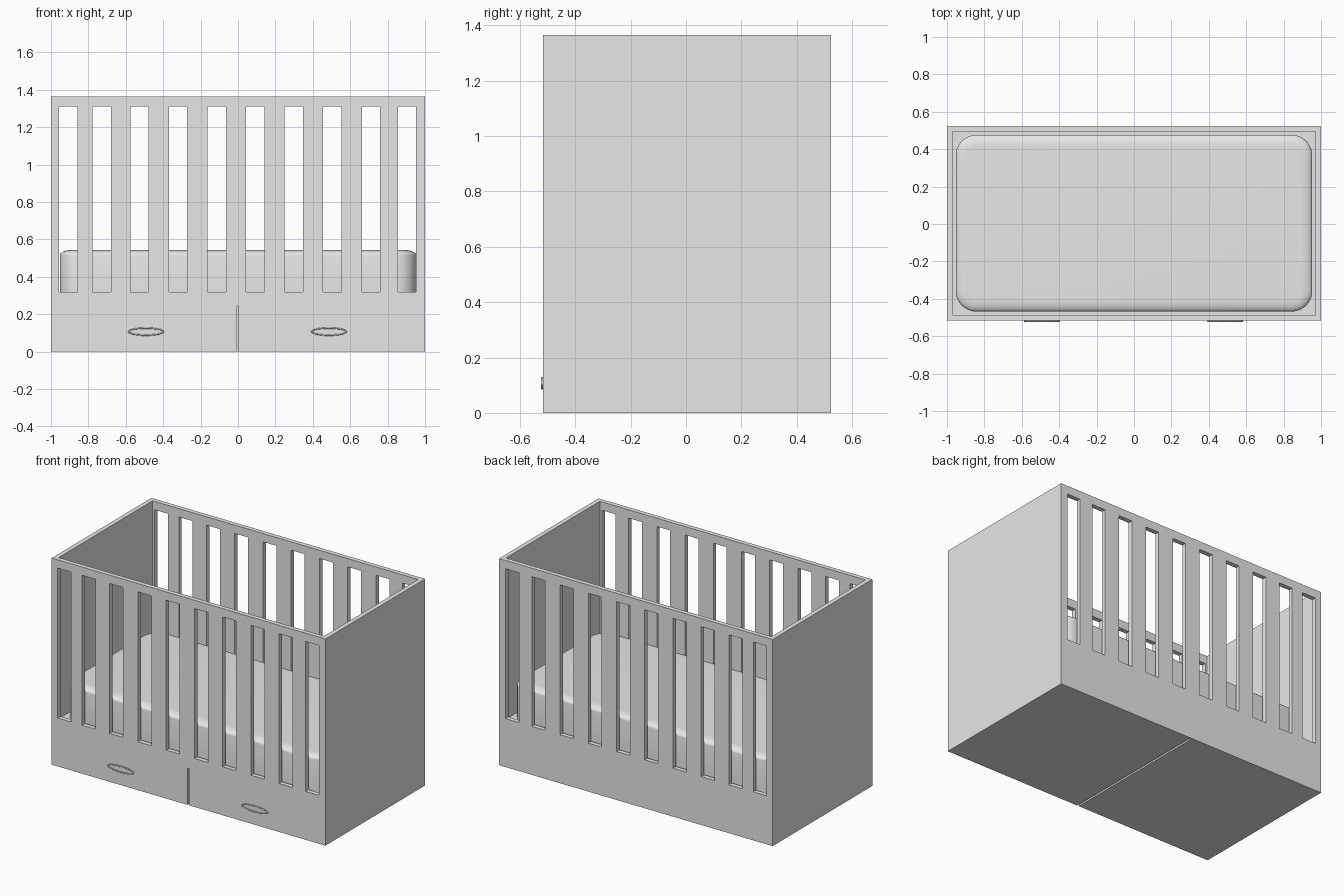
import bpy, bmesh, math
from mathutils import Matrix

if "Cube" in bpy.data.objects:
    bpy.data.objects.remove(bpy.data.objects["Cube"], do_unlink=True)

grey = bpy.data.materials.new("light grey")
grey.use_nodes = True
grey.diffuse_color = (0.8, 0.8, 0.8, 1)
grey.node_tree.nodes["Principled BSDF"].inputs["Base Color"].default_value = (0.8, 0.8, 0.8, 1)

HEIGHT, FRONT, BACK, WALL = 1.365, -0.516, 0.524, 0.03
MIDDLE = (FRONT + BACK) / 2
DECK = 0.3


def finish(name, bm):
    bmesh.ops.recalc_face_normals(bm, faces=bm.faces)
    mesh = bpy.data.meshes.new(name)
    bm.to_mesh(mesh)
    bm.free()
    mesh.materials.append(grey)
    obj = bpy.data.objects.new(name, mesh)
    bpy.context.collection.objects.link(obj)
    return obj


def activate(obj):
    bpy.ops.object.select_all(action='DESELECT')
    obj.select_set(True)
    bpy.context.view_layer.objects.active = obj


def boxes(name, spans):
    """One object made of boxes, each given by its low and high corner."""
    bm = bmesh.new()
    for low, high in spans:
        centre = [(a + b) / 2 for a, b in zip(low, high)]
        size = [b - a for a, b in zip(low, high)]
        bmesh.ops.create_cube(bm, size=1, matrix=Matrix.Translation(centre) @ Matrix.Diagonal((*size, 1)))
    return finish(name, bm)


def cut(target, cutter):
    cutter.hide_render = True
    mod = target.modifiers.new("cut", 'BOOLEAN')
    mod.operation, mod.solver, mod.object = 'DIFFERENCE', 'EXACT', cutter
    activate(target)
    bpy.ops.object.modifier_apply(modifier=mod.name)
    bpy.data.objects.remove(cutter, do_unlink=True)


# Crib frame: a box hollowed from above, slotted front to back, with a drawer gap
frame = boxes("crib_frame", [((-1, FRONT, 0), (1, BACK, HEIGHT))])
cut(frame, boxes("hollow_cutter", [((WALL - 1, FRONT + WALL, DECK), (1 - WALL, BACK - WALL, 2))]))
slot_centres = [-0.908, -0.729] + [-0.527 + 0.2063 * i for i in range(7)] + [0.904]
cut(frame, boxes("slot_cutter", [((x - 0.049, -1, 0.32), (x + 0.049, 1, 1.31)) for x in slot_centres]))
cut(frame, boxes("gap_cutter", [((-0.008, -1, -1), (0.004, BACK - WALL / 2, 0.243))]))

# Mattress: stacked rounded rectangles with a softly domed rim
def rounded_ring(bm, half_x, half_y, radius, z, steps=10):
    ring = []
    for quarter, (sx, sy) in enumerate([(1, 1), (-1, 1), (-1, -1), (1, -1)]):
        for i in range(steps + 1):
            a = math.pi / 2 * (quarter + i / steps)
            ring.append(bm.verts.new((sx * (half_x - radius) + radius * math.cos(a),
                                      MIDDLE + sy * (half_y - radius) + radius * math.sin(a), z)))
    return ring


bm = bmesh.new()
rings = [rounded_ring(bm, 0.953, 0.472, 0.11, DECK)]
for i in range(9):
    a = math.pi / 2 * i / 8
    inset = 0.06 * (1 - math.cos(a))
    rings.append(rounded_ring(bm, 0.953 - inset, 0.472 - inset, 0.11 - inset, 0.515 + 0.028 * math.sin(a)))
for low, high in zip(rings, rings[1:]):
    for i in range(len(low)):
        j = (i + 1) % len(low)
        bm.faces.new((low[i], low[j], high[j], high[i]))
bm.faces.new(rings[0])
bm.faces.new(rings[-1])
mattress = finish("mattress", bm)
activate(mattress)
bpy.ops.object.shade_smooth_by_angle(angle=math.radians(35))

# Drawer handles: thin oval rings on the front
for name, x in (("right_drawer_handle", -0.492), ("left_drawer_handle", 0.487)):
    bm = bmesh.new()
    steps, sides, tube = 48, 8, 0.004
    loops = []
    for i in range(steps):
        t = math.tau * i / steps
        loops.append([])
        for k in range(sides):
            a = math.tau * k / sides
            r = tube * math.cos(a)
            loops[i].append(bm.verts.new((x + (0.092 + r) * math.cos(t), FRONT - tube + tube * math.sin(a),
                                          0.107 + (0.019 + r) * math.sin(t))))
    for i in range(steps):
        a, b = loops[i], loops[(i + 1) % steps]
        for k in range(sides):
            m = (k + 1) % sides
            bm.faces.new((a[k], b[k], b[m], a[m]))
    activate(finish(name, bm))
    bpy.ops.object.shade_smooth_by_angle(angle=math.radians(60))
